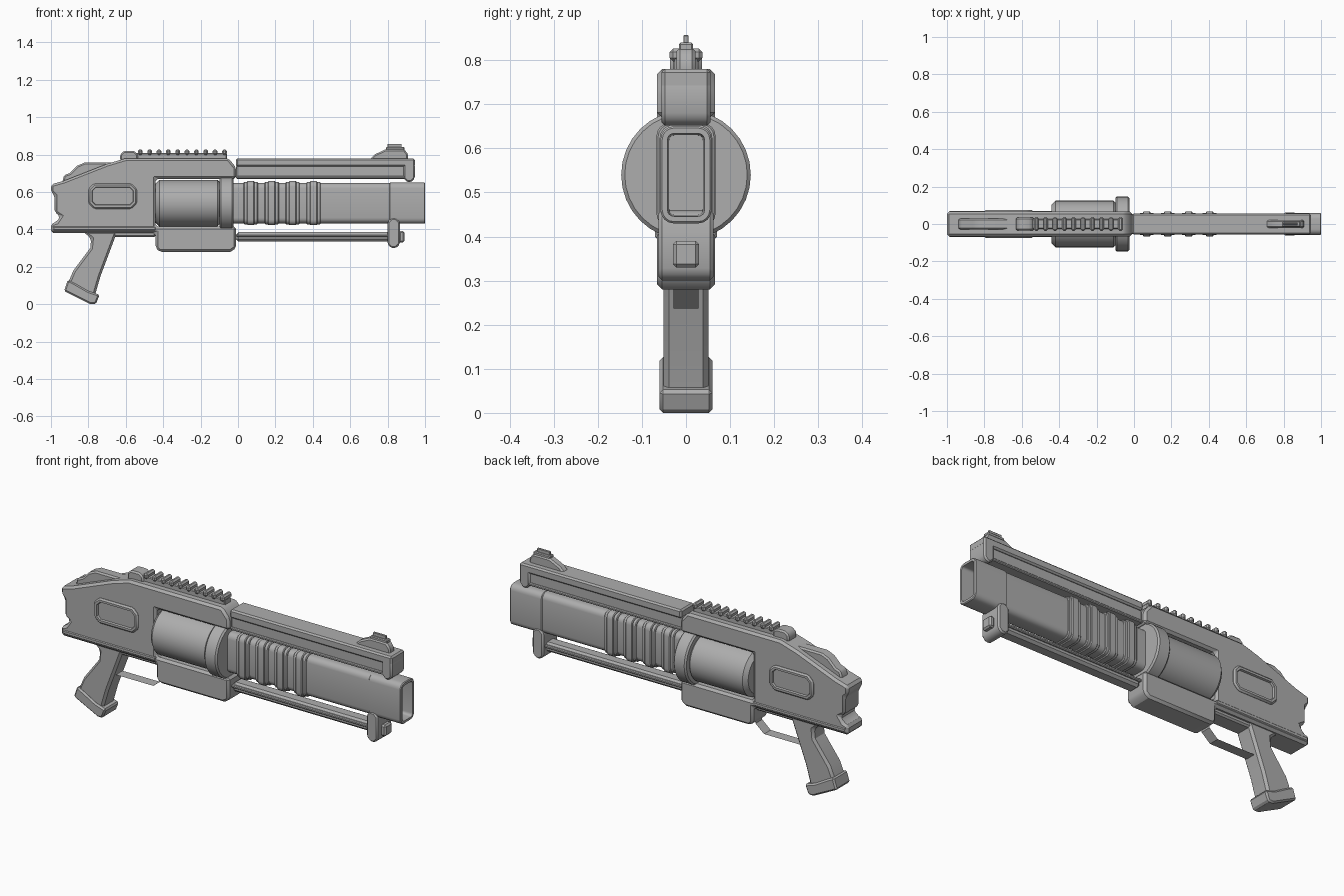
import bpy, bmesh, math
from mathutils import Matrix, Vector

cube = bpy.data.objects.get("Cube")
if cube:
    bpy.data.objects.remove(cube, do_unlink=True)

GREY = (.42, .42, .42, 1)
metal = bpy.data.materials.new("plain grey")
metal.use_nodes = True
metal.diffuse_color = GREY
metal.node_tree.nodes["Principled BSDF"].inputs["Base Color"].default_value = GREY

# Shared lines of the design
FINE, EDGE, BOLD = .004, .008, .012
BACK, MUZZLE = -1, 1
BAY_BACK, BAY_FRONT = -.44, -.01
BAY_FLOOR, BAY_ROOF = .415, .67
BODY_BOTTOM, BODY_TOP = .38, .78
BORE = .54
BODY_HALF = .066
BAR_HALF = .056


def edges_along(bm, axis):
    return [e for e in bm.edges
            if abs((e.verts[0].co - e.verts[1].co).normalized()[axis]) > .99]


def chamfer(bm, edges, size, segments=1):
    bmesh.ops.bevel(bm, geom=edges, offset=size, segments=segments, profile=.5,
                    affect='EDGES', clamp_overlap=True)


def finish(name, bm, bevel, sunk=None, wall=0, depth=0):
    """Chamfer sharp edges, sink the faces turned along sunk, make the object."""
    bmesh.ops.recalc_face_normals(bm, faces=bm.faces)
    sharp = [e for e in bm.edges if e.calc_face_angle(0) > math.radians(35)]
    chamfer(bm, sharp, bevel)
    if sunk:
        bm.normal_update()
        faces = [f for f in bm.faces if any(f.normal.dot(d) > .99 for d in sunk)]
        bmesh.ops.inset_individual(bm, faces=faces, thickness=wall)
        bmesh.ops.inset_individual(bm, faces=faces, thickness=FINE, depth=-depth)
    mesh = bpy.data.meshes.new(name)
    bm.to_mesh(mesh)
    bm.free()
    mesh.materials.append(metal)
    part = bpy.data.objects.new(name, mesh)
    bpy.context.collection.objects.link(part)
    bpy.ops.object.select_all(action='DESELECT')
    part.select_set(True)
    bpy.context.view_layer.objects.active = part
    bpy.ops.object.shade_smooth_by_angle(angle=math.radians(30))


def prism(name, outline, half, bevel=EDGE, corner=0, rounding=0, strap=0, **recess):
    """Side outline in x and z, widened evenly to both sides."""
    bm = bmesh.new()
    face = bm.faces.new([bm.verts.new((x, -half, z)) for x, z in outline])
    if strap:
        bmesh.ops.inset_individual(bm, faces=[face], thickness=strap)
        bmesh.ops.delete(bm, geom=[face], context='FACES_ONLY')
    made = bmesh.ops.extrude_face_region(bm, geom=list(bm.faces))["geom"]
    moved = [v for v in made if isinstance(v, bmesh.types.BMVert)]
    bmesh.ops.translate(bm, verts=moved, vec=(0, half + half, 0))
    if corner:
        chamfer(bm, edges_along(bm, 1), corner)
    if rounding:
        chamfer(bm, edges_along(bm, 0), rounding, segments=4)
    finish(name, bm, bevel, **recess)


def block(name, start, end, bottom, top, half, **options):
    outline = [(start, bottom), (end, bottom), (end, top), (start, top)]
    prism(name, outline, half, **options)


def cylinder(name, start, end, radius, bevel):
    bm = bmesh.new()
    place = Matrix.Translation(((start + end) / 2, 0, BORE))
    bmesh.ops.create_cone(bm, cap_ends=True, segments=32, radius1=radius,
                          radius2=radius, depth=end - start,
                          matrix=place @ Matrix.Rotation(math.pi / 2, 4, 'Y'))
    finish(name, bm, bevel)


def sleeve(name, start, end, half, height, bevel=FINE, **recess):
    """Rounded box around the bore."""
    block(name, start, end, BORE - height, BORE + height, half,
          bevel=bevel, rounding=.03, **recess)


# Receiver: notched back, sloped top, open bay for the drum
prism("receiver", [
    (BACK, BODY_BOTTOM), (BAY_BACK, BODY_BOTTOM), (BAY_BACK, .3), (-.42, .28),
    (-.04, .28), (BAY_FRONT, .3), (BAY_FRONT, BAY_FLOOR), (BAY_BACK, BAY_FLOOR),
    (BAY_BACK, BAY_ROOF), (BAY_FRONT, BAY_ROOF), (BAY_FRONT, .73),
    (-.05, BODY_TOP), (-.6, BODY_TOP), (-.7, .75), (-.93, .66), (BACK, .64),
    (BACK, .6), (-.98, .58), (-.98, .49), (-.95, .47), (-.97, .44), (BACK, .43),
], BODY_HALF, bevel=BOLD)
block("lower_trim", BACK + BOLD, BAY_BACK, .395, BAY_FLOOR,
      BODY_HALF + FINE, bevel=FINE)
block("side_panel", -.8, -.54, .51, .645, BODY_HALF + .01, corner=.03,
      sunk=[Vector((0, 1, 0)), Vector((0, -1, 0))], wall=BOLD, depth=BOLD)

# Drum with its front collar
cylinder("drum", BAY_BACK, -.09, .125, .02)
cylinder("drum_collar", -.1, -.025, .147, EDGE)

# Hollow barrel, wider at the muzzle, with a ribbed fore-end
sleeve("barrel", -.05, .82, .053, .108)
sleeve("muzzle", .81, MUZZLE, .058, .11,
       sunk=[Vector((1, 0, 0))], wall=BOLD, depth=.18)
for i in range(4):
    middle = .068 + i * .112
    for reach, half, height in ((.038, .06, .113), (.02, .067, .118)):
        sleeve("fore_end_rib", middle - reach, middle + reach, half, height)

# Tube below the barrel with its end bracket
block("lower_tube", BAY_FRONT, .82, .335, .385, .035, bevel=BOLD)
block("lower_tube_rail", BAY_FRONT, .82, .36, .375, .045, bevel=FINE)
block("tube_bracket", .8, .865, .3, .46, .062, corner=.02)
block("bracket_nut", .86, .89, .33, .39, .03)

# Top bar with a recessed side and a front lug
BAR_END = .945
block("top_bar", BAY_FRONT, BAR_END, .735, BODY_TOP, BAR_HALF)
block("top_bar_web", BAY_FRONT, .91, .675, .74, BAR_HALF - BOLD, bevel=FINE)
block("top_bar_lip", BAY_FRONT, .91, BAY_ROOF, .685, BAR_HALF - FINE, bevel=FINE)
block("top_bar_lug", .885, BAR_END, .652, .77, BAR_HALF, corner=.02)

# Front sight
prism("front_sight_base", [(.7, .77), (.73, .8), (.79, .828), (.89, .828),
                           (.91, .8), (.91, .77)], .022)
block("front_sight_block", .79, .89, .82, .84, .016, bevel=FINE)
block("front_sight_blade", .8, .875, .83, .857, .006, bevel=FINE / 2)

# Toothed rail
block("rail_stop", -.63, -.535, .75, .82, .036, corner=.02)
block("rail_base", -.56, -.06, .77, .807, .026, bevel=FINE)
for i in range(10):
    start = -.535 + i * .05
    block("rail_tooth", start, start + .025, .797, .827, .037)

# Rear sight ridge
prism("rear_sight", [(-.94, .65), (-.93, .69), (-.9, .7), (-.86, .74),
                     (-.82, .757), (-.65, .757), (-.65, .65)], .03)

# Grip and its butt cap
prism("grip", [(-.83, .39), (-.785, .35), (-.79, .3), (-.88, .18), (-.91, .11),
               (-.9, .06), (-.77, .03), (-.735, .15), (-.645, .39)],
      .051, bevel=BOLD)
prism("grip_cap", [(-.91, .13), (-.93, .07), (-.79, 0), (-.76, 0), (-.74, .05),
                   (-.8, .07), (-.87, .11)], .06)

# Trigger guard: a bent strap below a mount
prism("trigger_guard", [(-.74, .39), (-.7, .237), (-.48, .237), (-.43, .28),
                        (-.43, .39)], .028, strap=.042, bevel=FINE)
block("guard_mount", -.69, BAY_BACK, .36, .39, .045)
